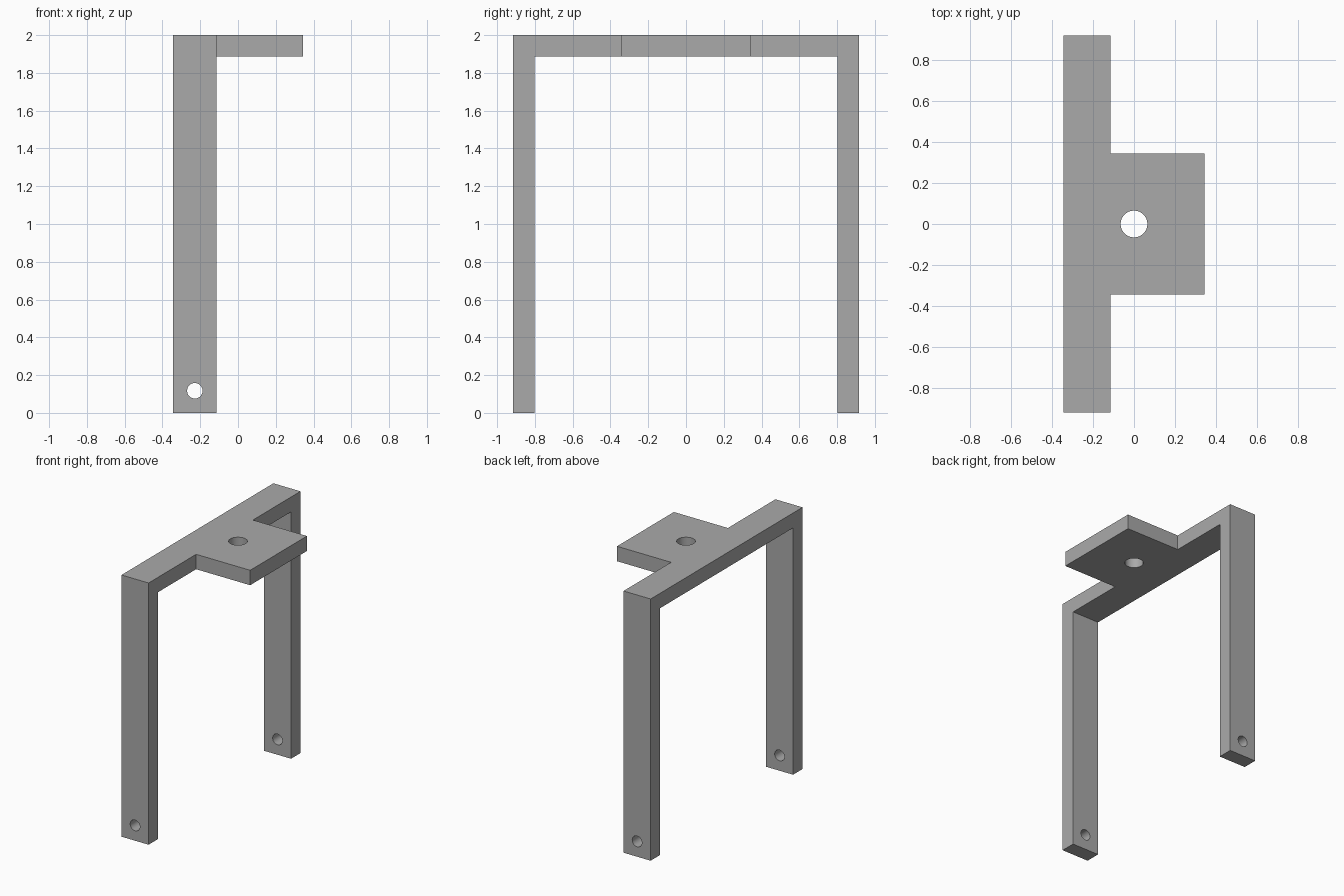
import bpy, bmesh, math
from mathutils import Vector

if "Cube" in bpy.data.objects:
    bpy.data.objects.remove(bpy.data.objects["Cube"], do_unlink=True)

T = 0.114                      # bar thickness
X0, X1, X2 = -0.343, -0.114, 0.343
YO, YP = 0.917, 0.343          # outer half span, half plate width
YI, ZI, H = YO - T, 2 - T, 2.0

steel = bpy.data.materials.new("plain grey")
steel.diffuse_color = (0.4, 0.4, 0.4, 1)
steel.use_nodes = True
steel.node_tree.nodes["Principled BSDF"].inputs["Base Color"].default_value = (0.4, 0.4, 0.4, 1)

# Arch profile: legs, corners, beam sections
bm = bmesh.new()
cells = [(-YP, YP, ZI, H)]
for s in (-1, 1):
    cells += [(s * YO, s * YI, 0, ZI), (s * YO, s * YI, ZI, H), (s * YI, s * YP, ZI, H)]
for a, b, z0, z1 in cells:
    a, b = sorted((a, b))
    bm.faces.new([bm.verts.new((X0, y, z)) for y, z in ((a, z0), (b, z0), (b, z1), (a, z1))])
bmesh.ops.remove_doubles(bm, verts=bm.verts, dist=1e-4)


def pull(faces, dx):
    """Extrude faces along x."""
    out = bmesh.ops.extrude_face_region(bm, geom=faces)["geom"]
    verts = [g for g in out if isinstance(g, bmesh.types.BMVert)]
    bmesh.ops.translate(bm, verts=verts, vec=Vector((dx, 0, 0)))
    return [g for g in out if isinstance(g, bmesh.types.BMFace)]


# Give the arch its width, then draw the mounting plate out of its middle
back = bm.faces[:]
front = pull(back, X1 - X0)
if not any(f.is_valid and abs(f.calc_center_median().x - X0) < 1e-4 and len(f.verts) == 4 for f in bm.faces):
    bmesh.ops.holes_fill(bm, edges=[e for e in bm.edges if e.is_boundary])
middle = [f for f in front if abs(f.calc_center_median().y) < 0.01]
pull(middle, X2 - X1)
if middle[0].is_valid:
    bmesh.ops.delete(bm, geom=middle, context='FACES_ONLY')
bmesh.ops.recalc_face_normals(bm, faces=bm.faces)
bmesh.ops.dissolve_limit(bm, angle_limit=0.01, verts=bm.verts, edges=bm.edges)
mesh = bpy.data.meshes.new("mounting_bracket")
bm.to_mesh(mesh)
bm.free()
mesh.materials.append(steel)
bracket = bpy.data.objects.new("mounting_bracket", mesh)
bpy.context.collection.objects.link(bracket)


# Bolt holes
def drill(name, radius, depth, loc, rot=(0, 0, 0)):
    bpy.ops.mesh.primitive_cylinder_add(vertices=48, radius=radius, depth=depth, location=loc, rotation=rot)
    cutter = bpy.context.object
    cutter.name = name
    cutter.hide_render = True
    cutter.data.materials.append(steel)
    mod = bracket.modifiers.new(name, 'BOOLEAN')
    mod.operation, mod.solver, mod.object = 'DIFFERENCE', 'EXACT', cutter
    bpy.context.view_layer.objects.active = bracket
    bpy.ops.object.modifier_apply(modifier=name)
    bpy.data.objects.remove(cutter, do_unlink=True)


drill("plate_hole", 0.065, 0.4, (0, 0, H - T / 2))
for s in (-1, 1):
    drill("leg_hole", 0.041, 0.4, ((X0 + X1) / 2, s * (YO - T / 2), 0.117), (math.pi / 2, 0, 0))

bpy.ops.object.select_all(action='DESELECT')
bracket.select_set(True)
bpy.context.view_layer.objects.active = bracket
bpy.ops.object.shade_smooth_by_angle(angle=math.radians(30))
